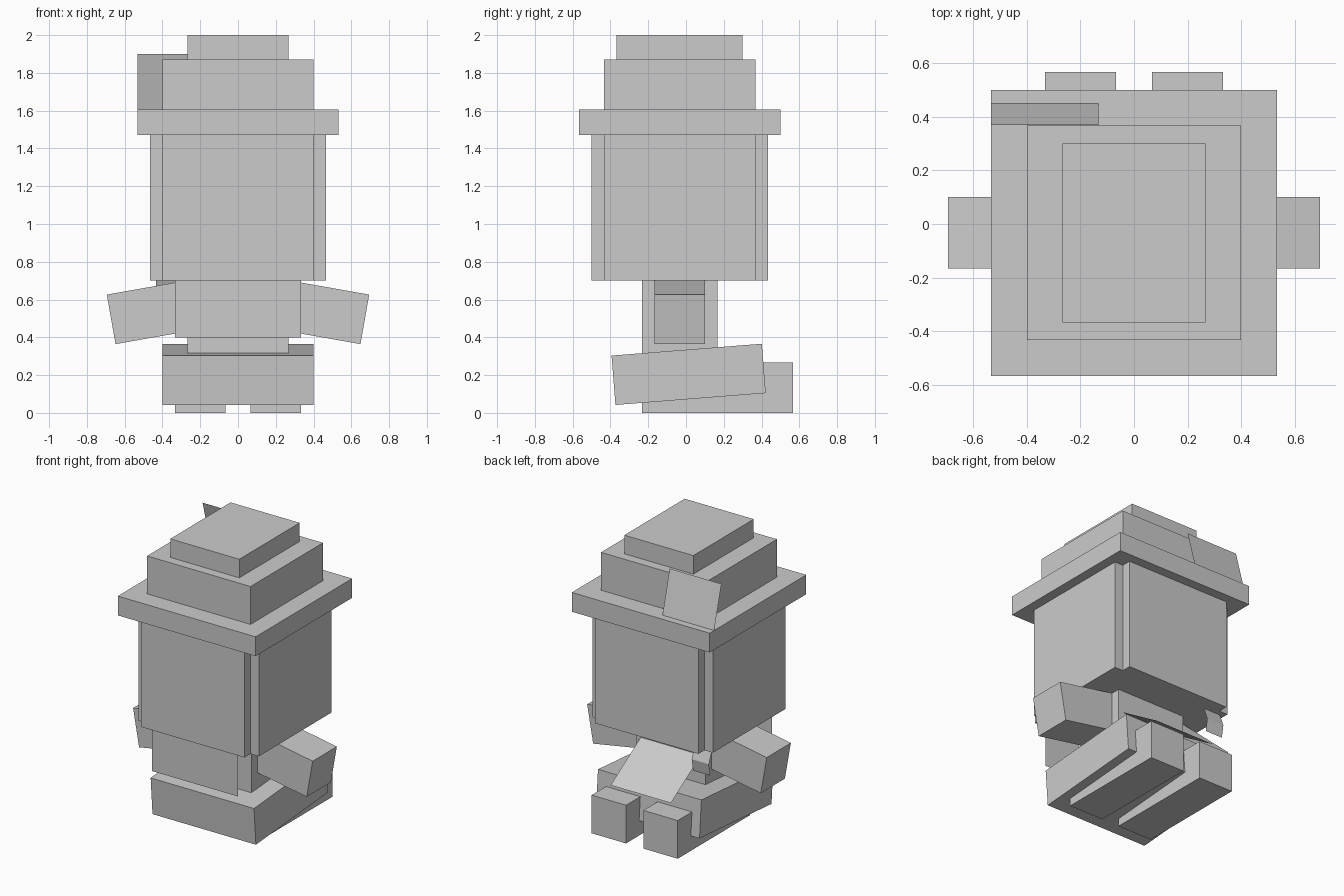
import bpy
from math import radians
from mathutils import Matrix

if "Cube" in bpy.data.objects:
    bpy.data.objects.remove(bpy.data.objects["Cube"])


def mesh_object(name, verts, faces):
    me = bpy.data.meshes.new(name)
    me.from_pydata(verts, [], faces)
    ob = bpy.data.objects.new(name, me)
    bpy.context.collection.objects.link(ob)
    return ob


def box(name, lo, hi, axis=None, degrees=0):
    """Box between two corners, optionally turned about its own centre."""
    bpy.ops.mesh.primitive_cube_add(size=1)
    ob = bpy.context.object
    ob.name = name
    size = [b - a for a, b in zip(lo, hi)]
    mid = [(a + b) / 2 for a, b in zip(lo, hi)]
    turn = Matrix.Rotation(radians(degrees), 4, axis) if axis else Matrix()
    ob.data.transform(Matrix.Translation(mid) @ turn @ Matrix.Diagonal((*size, 1)))
    return ob


def sheet(name, x0, x1, profile):
    """Flat sheet: a (y, z) profile stretched from x0 to x1."""
    verts = [(x, y, z) for y, z in profile for x in (x0, x1)]
    faces = [(2 * i, 2 * i + 1, 2 * i + 3, 2 * i + 2) for i in range(len(profile) - 1)]
    return mesh_object(name, verts, faces)


# Hat
box("hat_brim", (-0.533, -0.567, 1.47), (0.533, 0.5, 1.605))
box("hat_crown", (-0.4, -0.433, 1.605), (0.4, 0.367, 1.87))
box("hat_top", (-0.267, -0.367, 1.87), (0.267, 0.3, 2.0))
sheet("hat_paper", -0.533, -0.133, [(0.37, 1.9), (0.45, 1.605)])

# Head: two crossing blocks leave notched corners
box("head_front_back", (-0.4, -0.5, 0.70), (0.4, 0.433, 1.47))
box("head_sides", (-0.465, -0.433, 0.70), (0.465, 0.367, 1.47))
sheet("beard", -0.333, 0.333, [(-0.475, 0.70), (-0.475, 0.40)])
sheet("hair_strand", -0.433, -0.3, [(0.33, 0.70), (0.365, 0.61), (0.35, 0.525)])

# Body and lap
box("body", (-0.267, -0.233, 0.27), (0.267, 0.167, 0.70))
box("seat_skirt", (-0.4, -0.385, 0.073), (0.4, 0.413, 0.335), 'X', 4.5)
sheet("lap_sheet", -0.233, 0.233, [(0.167, 0.545), (0.5, 0.337)])

# Arms and legs, one per side
for side, s in (("left", -1), ("right", 1)):
    arm = box(side + "_arm", (-0.235, -0.167, -0.133), (0.235, 0.1, 0.133))
    arm.data.transform(Matrix.Translation((s * 0.44, 0, 0.536))
                       @ Matrix.Rotation(radians(s * 10), 4, 'Y'))
    xs = sorted((s * 0.067, s * 0.333))
    box(side + "_leg", (xs[0], -0.233, 0), (xs[1], 0.567, 0.267))
